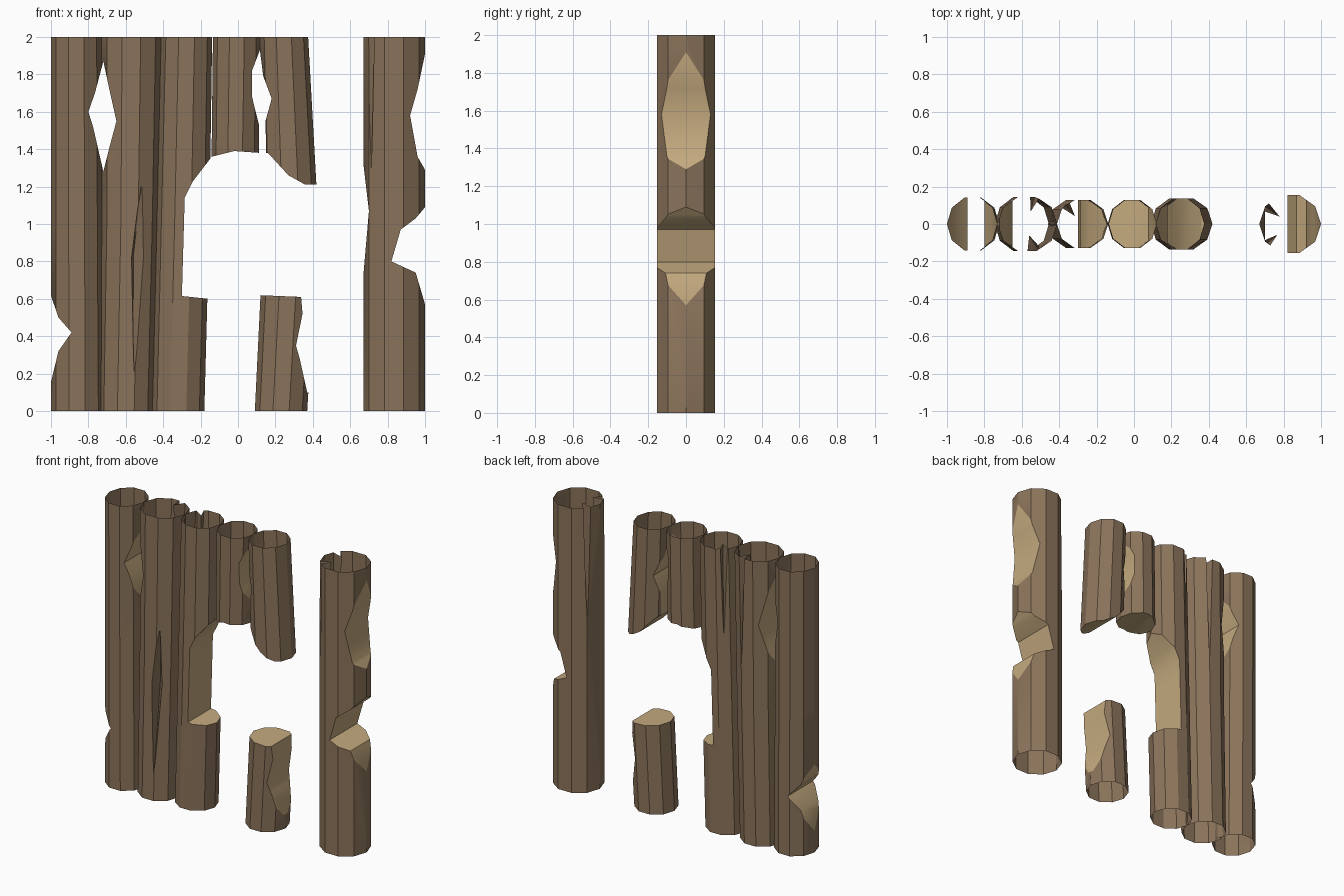
import bpy, bmesh, math
from mathutils import Vector

if "Cube" in bpy.data.objects:
    bpy.data.objects.remove(bpy.data.objects["Cube"])

SIDES = 10


def material(name, rgb):
    m = bpy.data.materials.new(name)
    m.diffuse_color = (*rgb, 1)
    m.use_nodes = True
    m.node_tree.nodes["Principled BSDF"].inputs["Base Color"].default_value = m.diffuse_color
    return m


BARK = material("brown bark", (0.26, 0.175, 0.105))
WOOD = material("pale split wood", (0.55, 0.40, 0.21))


def add_object(name, bm, mat):
    bmesh.ops.recalc_face_normals(bm, faces=bm.faces)
    mesh = bpy.data.meshes.new(name)
    bm.to_mesh(mesh)
    bm.free()
    mesh.materials.append(mat)
    ob = bpy.data.objects.new(name, mesh)
    bpy.context.collection.objects.link(ob)
    return ob


def profile_cutter(name, outline, mat=WOOD):
    """Front-view outline extruded through the wall."""
    bm = bmesh.new()
    face = bm.faces.new([bm.verts.new((x, -0.3, z)) for x, z in outline])
    ext = bmesh.ops.extrude_face_region(bm, geom=[face])
    verts = [g for g in ext["geom"] if isinstance(g, bmesh.types.BMVert)]
    bmesh.ops.translate(bm, verts=verts, vec=(0, 0.6, 0))
    ob = add_object(name, bm, mat)
    ob.hide_render = True
    return ob


def crack_cutter(cx, r, angle, z0, z1, zm, width, depth, drift=0):
    """Thin wedge split running along the grain."""
    a = math.radians(angle)
    out = Vector((math.cos(a), math.sin(a), 0))
    side = Vector((-out.y, out.x, 0))

    def p(radius, s, z):
        return Vector((cx, 0, z)) + out * radius + side * s
    bm = bmesh.new()
    for co in (p(r * 0.95, -drift, z0), p(r * 0.95, drift, z1),
               p(r + 0.03, -drift, z0), p(r + 0.03, drift, z1),
               p(r + 0.03, width, zm), p(r + 0.03, -width, zm),
               p(r - depth, 0, zm)):
        bm.verts.new(co)
    bmesh.ops.convex_hull(bm, input=bm.verts)
    ob = add_object("crack_cutter", bm, BARK)
    ob.hide_render = True
    return ob


def log(name, rings, ry, cutters):
    """Open log through rings of (z, centre x, radius x), then carved."""
    bm = bmesh.new()
    loops = []
    for z, cx, rx in rings:
        loops.append([bm.verts.new((cx + rx * math.cos(math.tau * i / SIDES),
                                    ry * math.sin(math.tau * i / SIDES), z))
                      for i in range(SIDES)])
    for lo, hi in zip(loops, loops[1:]):
        for i in range(SIDES):
            j = (i + 1) % SIDES
            bm.faces.new((lo[i], lo[j], hi[j], hi[i]))
    bm.faces.new(loops[0])
    bm.faces.new(loops[-1])
    ob = add_object(name, bm, BARK)
    ob.data.materials.append(WOOD)
    for c in cutters:
        mod = ob.modifiers.new("carve", 'BOOLEAN')
        mod.operation = 'DIFFERENCE'
        mod.solver = 'EXACT'
        mod.object = c
        mod.material_mode = 'TRANSFER'
    deps = bpy.context.evaluated_depsgraph_get()
    mesh = bpy.data.meshes.new_from_object(ob.evaluated_get(deps))
    ob.modifiers.clear()
    ob.data = mesh
    # the log ends are open
    bm = bmesh.new()
    bm.from_mesh(mesh)
    caps = [f for f in bm.faces if abs(f.normal.z) > 0.99
            and min(abs(f.calc_center_median().z - e) for e in (0, 2)) < 0.002]
    bmesh.ops.delete(bm, geom=caps, context='FACES')
    bm.to_mesh(mesh)
    bm.free()
    bpy.ops.object.select_all(action='DESELECT')
    ob.select_set(True)
    bpy.context.view_layer.objects.active = ob
    bpy.ops.object.shade_smooth_by_angle(angle=math.radians(28))
    return ob


# damage outlines seen from the front
breach = profile_cutter("breach", [
    (-0.14, 1.36), (-0.24, 1.23), (-0.285, 1.14), (-0.30, 0.615), (-0.16, 0.6),
    (0.1, 0.62), (0.34, 0.61), (0.58, 0.61), (0.58, 1.21), (0.36, 1.21),
    (0.27, 1.26), (0.16, 1.38), (0.12, 1.38), (-0.02, 1.39)])
left_gap = profile_cutter("left_gap", [
    (-0.72, 1.87), (-0.765, 1.7), (-0.80, 1.6), (-0.775, 1.52),
    (-0.72, 1.28), (-0.69, 1.4), (-0.65, 1.55), (-0.69, 1.73)])
mid_gap = profile_cutter("mid_gap", [
    (0.117, 1.93), (0.075, 1.82), (0.075, 1.68), (0.112, 1.53), (0.118, 1.3),
    (0.152, 1.3), (0.147, 1.55), (0.18, 1.67), (0.135, 1.79)])
low_notch = profile_cutter("low_notch", [
    (-1.1, 0.65), (-1.001, 0.62), (-0.96, 0.5), (-0.89, 0.42),
    (-0.96, 0.32), (-1.001, 0.15), (-1.1, 0.1)])
stump_notch = profile_cutter("stump_notch", [
    (0.5, 0.66), (0.335, 0.64), (0.345, 0.52), (0.31, 0.35),
    (0.33, 0.28), (0.37, 0.1), (0.5, 0.05)])
post_high = profile_cutter("post_high", [
    (1.1, 1.95), (1.0, 1.91), (0.96, 1.72), (0.92, 1.58),
    (0.96, 1.36), (1.0, 1.29), (1.1, 1.25)])
post_low = profile_cutter("post_low", [
    (1.1, 1.12), (1.0, 1.09), (0.95, 1.03), (0.87, 0.97),
    (0.82, 0.8), (0.95, 0.74), (1.0, 0.57), (1.1, 0.5)])
post_dent = profile_cutter("post_dent", [
    (0.5, 1.4), (0.668, 1.34), (0.70, 1.07), (0.668, 0.7), (0.5, 0.6)], BARK)

# cracks along the grain
crack_front = crack_cutter(-0.58, 0.145, -72, 0.2, 1.21, 0.82, 0.05, 0.08, 0.02)
crack_back = crack_cutter(-0.57, 0.15, 75, 1.25, 2.6, 2.0, 0.035, 0.08)
crack_third = crack_cutter(-0.28, 0.135, 130, 1.4, 2.6, 2.0, 0.035, 0.08)
crack_post = crack_cutter(0.835, 0.16, 145, 1.2, 2.6, 2.0, 0.035, 0.09)
crack_post_f = crack_cutter(0.835, 0.16, -140, 1.3, 2.6, 2.0, 0.03, 0.07)

# the wall, left to right
log("far_left_log", [(0, -0.86, 0.14), (1, -0.863, 0.137), (2, -0.865, 0.135)],
    0.148, [left_gap, low_notch])
log("second_log", [(0, -0.6, 0.145), (1, -0.58, 0.15), (2, -0.57, 0.16)],
    0.152, [left_gap, crack_front, crack_back])
log("third_log", [(0, -0.32, 0.14), (1, -0.295, 0.142), (2, -0.275, 0.137)],
    0.135, [breach, crack_third])
log("hanging_log", [(0.8, -0.015, 0.126), (1.4, -0.015, 0.126), (2, -0.006, 0.128)],
    0.135, [breach, mid_gap])
log("broken_log", [(0, 0.23, 0.14), (1, 0.285, 0.146), (2, 0.245, 0.13)],
    0.142, [breach, mid_gap, stump_notch])
log("right_post", [(0, 0.835, 0.165), (1, 0.835, 0.165), (2, 0.835, 0.165)],
    0.162, [post_high, post_low, post_dent, crack_post, crack_post_f])

# remove the helpers
for ob in [o for o in bpy.data.objects if o.hide_render]:
    bpy.data.objects.remove(ob)
